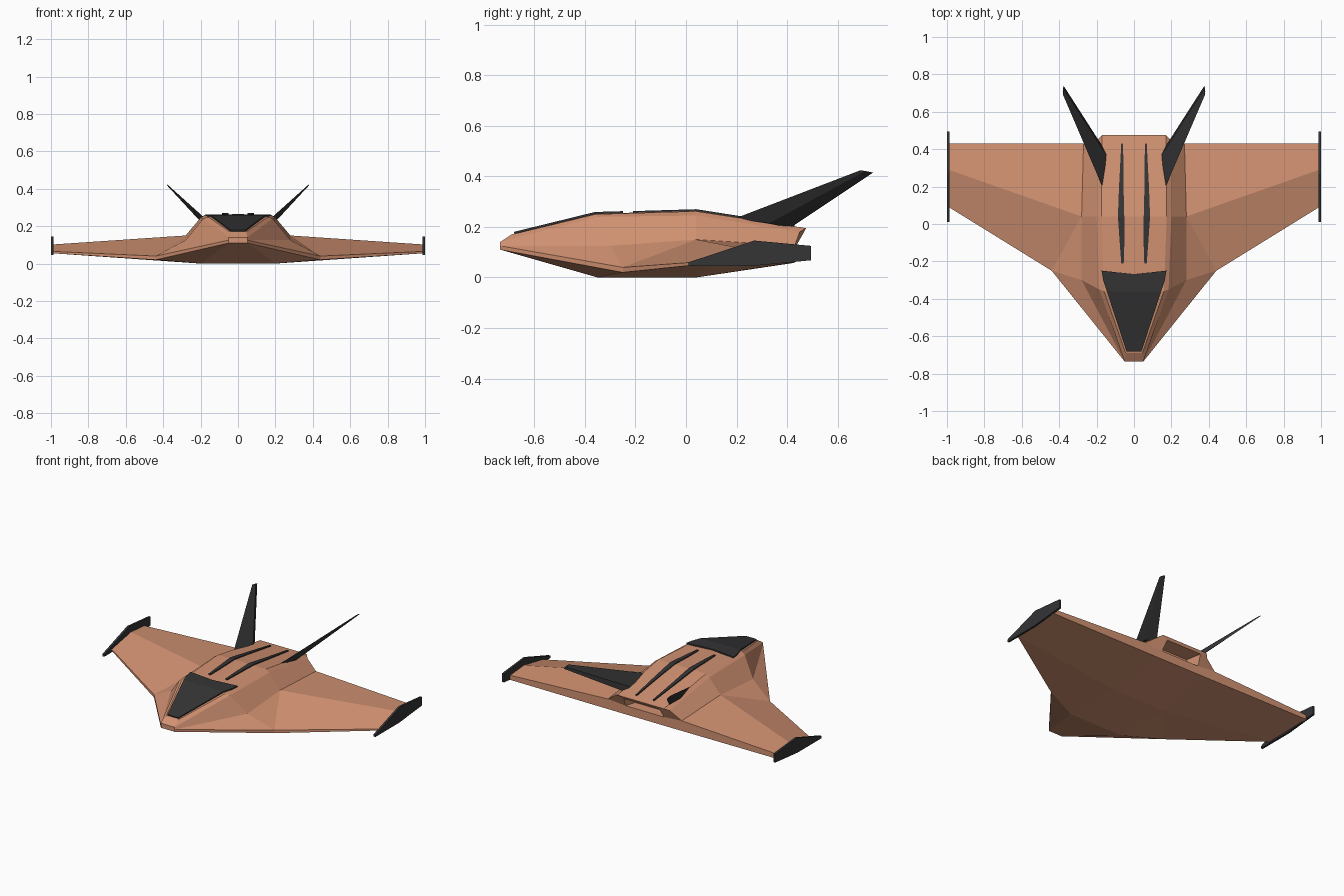
import bpy, bmesh

if "Cube" in bpy.data.objects:
    bpy.data.objects.remove(bpy.data.objects["Cube"])


def material(name, color):
    m = bpy.data.materials.new(name)
    m.diffuse_color = (*color, 1)
    m.use_nodes = True
    m.node_tree.nodes["Principled BSDF"].inputs["Base Color"].default_value = m.diffuse_color
    return m


ORANGE = material("copper_paint", (0.65, 0.29, 0.17))
DARK = material("dark_panel", (0.035, 0.035, 0.037))


def part(name, verts, faces, mat, solid=0):
    me = bpy.data.meshes.new(name)
    me.from_pydata(verts, [], faces)
    bm = bmesh.new()
    bm.from_mesh(me)
    bmesh.ops.recalc_face_normals(bm, faces=bm.faces)
    bm.to_mesh(me)
    bm.free()
    me.materials.append(mat)
    ob = bpy.data.objects.new(name, me)
    bpy.context.collection.objects.link(ob)
    mod = ob.modifiers.new("mirror", 'MIRROR')
    mod.use_clip = True
    mod.merge_threshold = 0.0005
    if solid:
        mod = ob.modifiers.new("thickness", 'SOLIDIFY')
        mod.thickness = solid
        mod.offset = 0
    return ob


def loft(a, b):
    """Closed prism between two matching loops."""
    n = len(a)
    sides = [(i, (i + 1) % n, n + (i + 1) % n, n + i) for i in range(n)]
    return a + b, sides + [tuple(range(n)), tuple(range(n, 2 * n))]


# Hull and wing: named points of the right half
P = dict(
    nb0=(0, -.735, .11), nb=(.05, -.735, .11), nm=(.05, -.735, .125),
    nt0=(0, -.735, .14), nt=(.05, -.735, .14),
    h0=(0, -.69, .17), h=(.045, -.69, .17),
    c0=(0, -.36, .252), c=(.16, -.36, .25), cs=(.185, -.35, .24),
    d0=(0, .04, .264), d=(.175, .04, .262), s=(.2, .04, .245),
    e0=(0, .475, .195), e=(.17, .475, .195), es=(.195, .45, .18),
    m1=(.28, -.30, .125), m2=(.28, .04, .15), m3=(.27, .43, .125),
    lt=(.44, -.25, .04), lb=(.44, -.25, .02),
    w1t=(.99, .09, .065), w1b=(.99, .09, .055), w2=(.99, .29, .102),
    w3t=(.99, .43, .09), w3b=(.99, .43, .06),
    b10=(0, -.35, 0), b1=(.2, -.35, 0), b20=(0, .04, 0), b2=(.2, .04, 0),
    b30=(0, .43, .058), b3=(.2, .43, .058),
    rt0=(0, .466, .178), rt=(.13, .466, .178), rb0=(0, .43, .115), rb=(.14, .43, .115),
    it0=(0, .36, .178), it=(.11, .36, .178), ib0=(0, .36, .115), ib=(.12, .36, .115),
)
F = [
    # nose
    "nb0 nb nm nt nt0", "nt0 nt h h0", "nt cs c h", "nm m1 cs nt", "nm lt m1", "nb lb lt nm",
    # back and flanks
    "h0 h c c0", "c0 c d d0", "d0 d e e0", "c cs s d", "d s es e", "cs m1 m2 s", "s m2 m3 es",
    # wing top, leading edge, tip and trailing edge
    "m1 lt m2", "lt w1t w2 m2", "m2 w2 w3t m3", "lb w1b w1t lt", "w1b w3b w3t w2 w1t",
    "w3b b3 m3 w3t",
    # underside
    "nb0 nb b1 b10", "nb lb b1", "b10 b1 b2 b20", "b1 lb b2", "lb w1b b2", "b2 w1b w3b b3",
    "b20 b2 b3 b30",
    # stern with recessed nozzle
    "e0 e rt rt0", "e es m3 rb rt", "m3 b3 b30 rb0 rb",
    "rt0 rt it it0", "rt rb ib it", "rb rb0 ib0 ib", "it0 it ib ib0",
]
idx = {k: i for i, k in enumerate(P)}
part("hull_and_wings", list(P.values()), [[idx[k] for k in f.split()] for f in F], ORANGE)


# Height of the hull's top along y
def top(y):
    prof = [(-.69, .17), (-.36, .251), (.04, .263), (.475, .195)]
    for (y0, z0), (y1, z1) in zip(prof, prof[1:]):
        if y <= y1:
            return z0 + (z1 - z0) * (y - y0) / (y1 - y0)
    return prof[-1][1]


def on_top(pts, lift):
    return [(x, y, top(y) + lift) for x, y in pts]


def strip(rows, lift):
    """Ribbon lying on the hull's top; rows of two (x, y) points."""
    verts = [v for row in rows for v in on_top(row, lift)]
    return verts, [(2*i, 2*i+1, 2*i+3, 2*i+2) for i in range(len(rows) - 1)]


# Canopy glass
rows = [(.04, -.68, -.68), (.145, -.36, -.36), (.165, -.30, -.30), (.173, -.25, -.268)]
part("canopy", *strip([[(0, yc), (x, ye)] for x, ye, yc in rows], .004), DARK, .008)

# Long vent strips on the back
rows = [(.055, .068, -.21), (.052, .075, -.12), (.052, .086, .04), (.056, .08, .2), (.058, .068, .43)]
part("vent_strips", *strip([[(a, y), (b, y)] for a, b, y in rows], .003), DARK, .008)

# Wing tip plates
side = [(.01, .045), (.01, .06), (.27, .146), (.495, .125), (.495, .068), (.26, .045)]
part("wingtip_plates", *loft([(.986, y, z) for y, z in side],
                             [(1.0, y, z) for y, z in side]), DARK)

# Canted tail fins, swept back and tapering
root = [(.165, .19, .232), (.192, .33, .215), (.165, .41, .195), (.148, .37, .215)]
tip = [(.379, .69, .424), (.381, .71, .421), (.377, .74, .415), (.374, .72, .419)]
part("tail_fins", *loft(root, tip), DARK)
